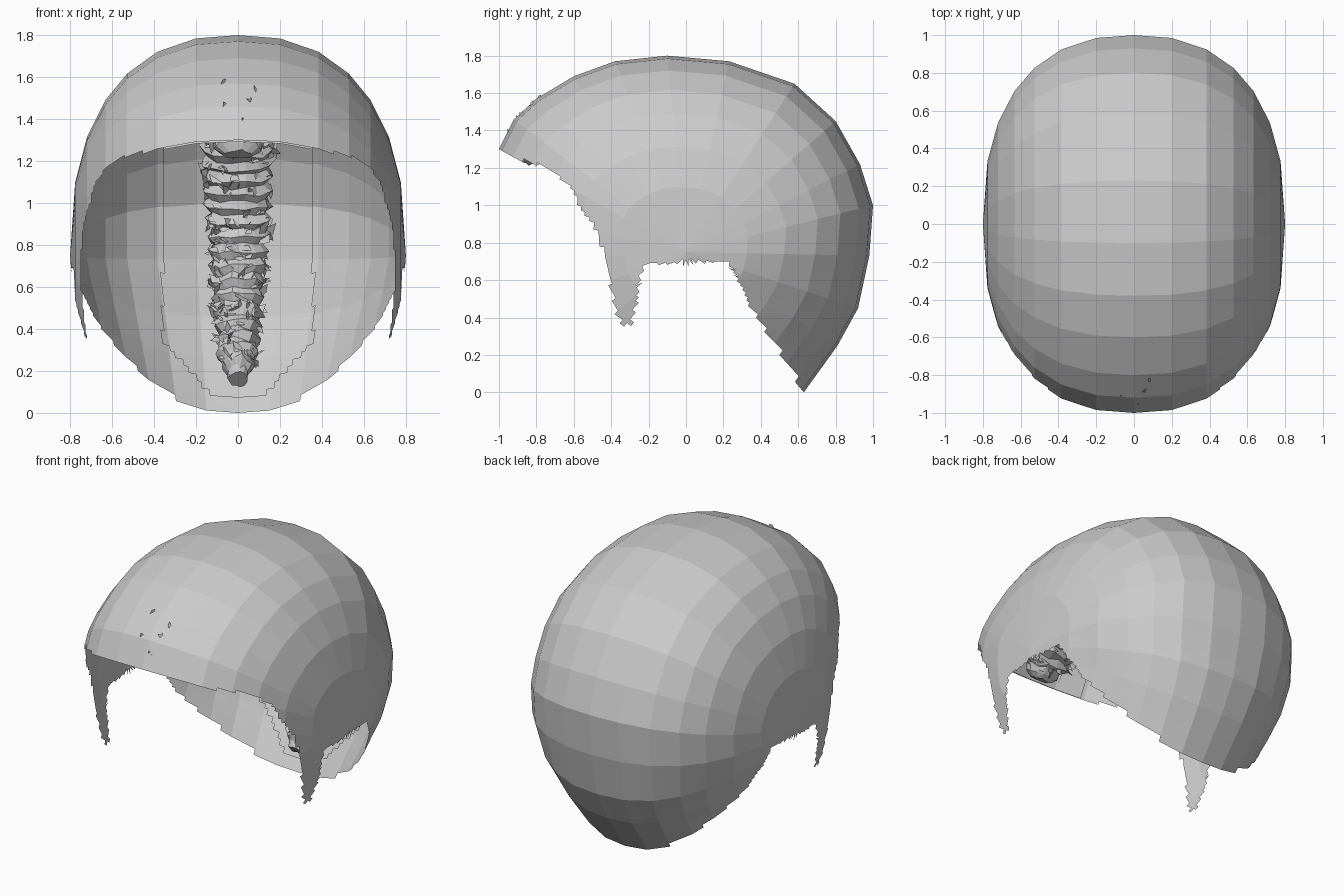
import bpy, bmesh, math, random
from mathutils import Vector
from mathutils.geometry import interpolate_bezier

random.seed(4)
if "Cube" in bpy.data.objects:
    bpy.data.objects.remove(bpy.data.objects["Cube"])

grey = bpy.data.materials.new("plain grey")
grey.use_nodes = True
grey.diffuse_color = (0.6, 0.6, 0.6, 1)
grey.node_tree.nodes["Principled BSDF"].inputs["Base Color"].default_value = (0.6, 0.6, 0.6, 1)

MID = Vector((0, 0, 0.75))   # centre of the head, seen from the side
HALF_WIDTH = 0.8
POWER = 2.4                  # slightly boxy roundness

# Side outline (y, z): brow over the crown to the nape, then the hidden underside
OUTER = [(-1, 1.3), (-.92, 1.46), (-.8, 1.57), (-.6, 1.69), (-.38, 1.77), (-.1, 1.8),
         (.23, 1.77), (.58, 1.65), (.8, 1.45), (.93, 1.22), (1, 1), (.98, .73),
         (.92, .45), (.81, .25), (.63, 0)]
UNDER = [(.35, -.2), (0, -.25), (-.4, -.15), (-.75, .1), (-.93, .4), (-1, .7), (-1.02, 1)]
# Side outline of the opening for face, ears and neck
OPENING = [(-1.3, 1.3), (-1, 1.3), (-.95, 1.26), (-.73, 1.2), (-.62, 1.1), (-.57, 1),
           (-.48, .87), (-.42, .7), (-.39, .5), (-.35, .37), (-.29, .35), (-.25, .6),
           (-.22, .69), (.22, .7), (.28, .6), (.35, .45), (.45, .3), (.55, .15),
           (.63, 0), (.63, -.4), (-1.3, -.4)]
COLUMNS = [0, .25, .48, .66, .79, .9, .97]


def in_opening(y, z):
    inside = False
    for (y1, z1), (y2, z2) in zip(OPENING, OPENING[1:] + OPENING[:1]):
        if (z1 > z) != (z2 > z) and y < y1 + (z - z1) * (y2 - y1) / (z2 - z1):
            inside = not inside
    return inside


def finish(name, bm):
    mesh = bpy.data.meshes.new(name)
    bm.to_mesh(mesh)
    bm.free()
    mesh.materials.append(grey)
    obj = bpy.data.objects.new(name, mesh)
    bpy.context.collection.objects.link(obj)
    return obj


def dome_point(yz, t, scale):
    """Point on the dome: t runs from the middle (0) to the side (1)."""
    reach = (1 - abs(t) ** POWER) ** (1 / POWER)
    p = MID + (Vector((0, *yz)) - MID) * reach * scale
    low = min(max((.7 - p.z) / .7, 0), 1) * min(max(p.y / .4, 0), 1)
    p.x = t * HALF_WIDTH * scale * (1 - .25 * low)
    return p


def shell(name, scale, keep):
    """Faceted dome, split finely so the opening gets a ragged edge."""
    bm = bmesh.new()
    ts = [-t for t in reversed(COLUMNS[1:])] + COLUMNS
    loops = [[bm.verts.new(dome_point(p, t, scale)) for p in OUTER + UNDER] for t in ts]
    n = len(loops[0])
    for a, b in zip(loops, loops[1:]):
        for i in range(n):
            j = (i + 1) % n
            bm.faces.new((a[i], a[j], b[j], b[i]))
    for ring, t in ((loops[0], -1), (loops[-1], 1)):
        pole = bm.verts.new(dome_point((0, MID.z), t, scale))
        for i in range(n):
            tri = (ring[(i + 1) % n], ring[i], pole)
            bm.faces.new(tri if t < 0 else tri[::-1])
    bmesh.ops.subdivide_edges(bm, edges=bm.edges[:], cuts=7, use_grid_fill=True)
    doomed = []
    for f in bm.faces:
        c = f.calc_center_median()
        if in_opening(c.y, c.z) or not keep(c):
            doomed.append(f)
    bmesh.ops.delete(bm, geom=doomed, context='FACES')
    bmesh.ops.recalc_face_normals(bm, faces=bm.faces[:])
    if sum(f.normal.dot(f.calc_center_median() - MID) for f in bm.faces) < 0:
        bmesh.ops.reverse_faces(bm, faces=bm.faces[:])
    return finish(name, bm)


shell("hair_shell", 1.0, lambda c: True)
# Thin second layer down the middle of the inside
shell("inner_panel", .985,
      lambda c: abs(c.x) < min(.36, .05 + .9 * c.z) and c.z > .08)


# Centre line of the rough ridge, following the inside of the dome
line = [Vector((0, *p)) for p in OUTER[:-1]] + [Vector((0, .68, .07))]
lengths = [(b - a).length for a, b in zip(line, line[1:])]
total = sum(lengths)


def along(s):
    d = s * total
    for a, b, length in zip(line, line[1:], lengths):
        if d <= length:
            return a.lerp(b, d / length)
        d -= length
    return line[-1].copy()


def ridge_size(s):
    width = .19 - .1 * max(0, (s - .6) / .4)
    tip = min(1, .45 + 14 * s, .5 + 12 * (1 - s))
    return width * tip, .1 * tip


def ridge_point(s, angle, grow):
    p = along(s)
    out = (p - MID).normalized()
    w, d = ridge_size(s)
    return (MID + (p - MID) * .87 + out * d * grow * math.sin(angle)
            + Vector((w * grow * math.cos(angle), 0, 0)))


# Ridge of overlapping ragged layers
bm = bmesh.new()
RINGS, SIDES = 84, 14
rings = []
for i in range(RINGS):
    ring = []
    for k in range(SIDES):
        grow = (1.0 if i % 2 else .82) + random.uniform(-.07, .07)
        s = min(max(i / (RINGS - 1) + random.uniform(-.004, .004), 0), 1)
        ring.append(bm.verts.new(ridge_point(s, math.tau * k / SIDES, grow)))
    rings.append(ring)
for a, b in zip(rings, rings[1:]):
    for k in range(SIDES):
        m = (k + 1) % SIDES
        bm.faces.new((a[k], a[m], b[m], b[k]))
bm.faces.new(rings[0])
bm.faces.new(rings[-1])
bmesh.ops.recalc_face_normals(bm, faces=bm.faces[:])
finish("rough_ridge", bm)


def flake(bm, p, size):
    u = Vector([random.uniform(-1, 1) for _ in range(3)]).normalized()
    v = u.orthogonal()
    corners = [p - u * size, p + v * size * .5, p + u * size, p - v * size * .3]
    bm.faces.new([bm.verts.new(c) for c in corners])


# Loose flakes over the inner side of the ridge
bm = bmesh.new()
for _ in range(420):
    s = random.uniform(.01, .98)
    angle = random.uniform(math.pi * .95, math.tau * 1.02)
    flake(bm, ridge_point(s, angle, random.uniform(.88, 1.04)), random.uniform(.02, .05))
finish("ridge_flakes", bm)

# Small chips breaking through the brow
bm = bmesh.new()
for _ in range(16):
    p = along(random.uniform(.02, .06))
    p.x = random.uniform(-.07, .07)
    flake(bm, p + Vector((0, .015, 0)), random.uniform(.012, .028))
for x, s in ((-.07, .1), (.08, .085)):
    flake(bm, along(s) + Vector((x, 0, 0)), .02)
finish("brow_chips", bm)
